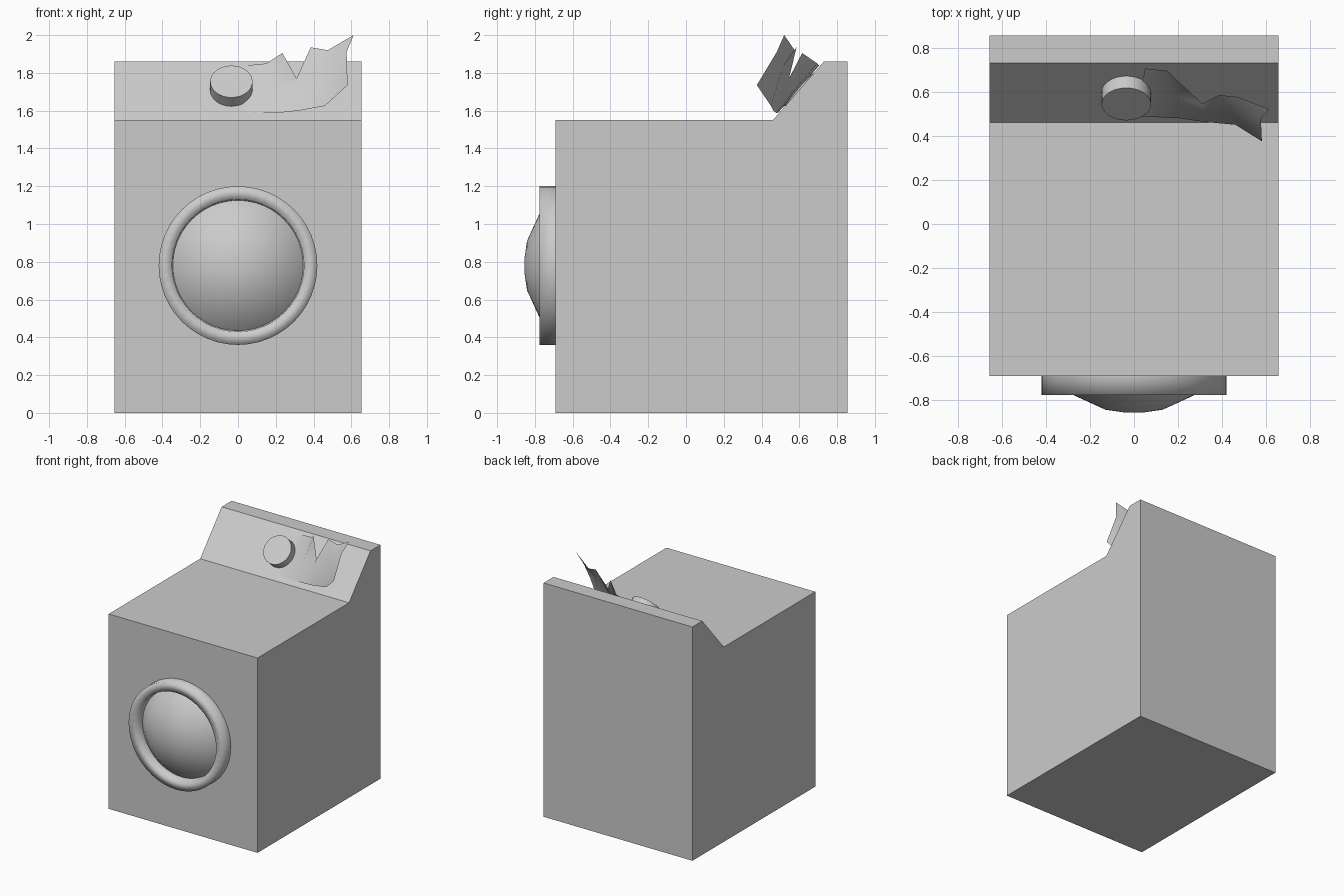
import bpy, bmesh
from math import radians
from mathutils import Vector, Matrix

if "Cube" in bpy.data.objects:
    bpy.data.objects.remove(bpy.data.objects["Cube"])


def make_object(name, bm, smooth=False, recalc=True):
    if recalc:
        bmesh.ops.recalc_face_normals(bm, faces=bm.faces[:])
    for f in bm.faces:
        f.smooth = smooth
    mesh = bpy.data.meshes.new(name)
    bm.to_mesh(mesh)
    bm.free()
    obj = bpy.data.objects.new(name, mesh)
    bpy.context.collection.objects.link(obj)
    return obj


# Cabinet: side profile (y, z) with sloped control panel, extruded across x
profile = [(-0.69, 0), (0.855, 0), (0.855, 1.86), (0.73, 1.86), (0.46, 1.55), (-0.69, 1.55)]
bm = bmesh.new()
side = bm.faces.new([bm.verts.new((-0.655, y, z)) for y, z in profile])
ext = bmesh.ops.extrude_face_region(bm, geom=[side], use_keep_orig=True)
bmesh.ops.translate(bm, vec=(1.31, 0, 0),
                    verts=[v for v in ext["geom"] if isinstance(v, bmesh.types.BMVert)])
make_object("cabinet", bm)


# Round door parts: (radius, y) profiles spun about the y axis
def spun(name, points):
    bm = bmesh.new()
    verts = [bm.verts.new((r, y, 0.78)) for r, y in points]
    edges = [bm.edges.new(pair) for pair in zip(verts, verts[1:])]
    bmesh.ops.spin(bm, geom=verts + edges, cent=(0, 0, 0.78), axis=(0, 1, 0),
                   angle=radians(360), steps=48, use_duplicate=False)
    bmesh.ops.remove_doubles(bm, verts=bm.verts[:], dist=0.0005)
    return make_object(name, bm, smooth=True)


spun("door_ring", [(0.42, -0.685), (0.42, -0.775), (0.35, -0.775), (0.345, -0.705)])
spun("door_glass", [(0.347, -0.705), (0.27, -0.778), (0.13, -0.842), (0.04, -0.855), (0, -0.855)])

# Control knob standing square to the sloped panel
normal = Vector((0, -0.31, 0.27)).normalized()
base = Vector((-0.035, 0.60, 1.705))
bm = bmesh.new()
bmesh.ops.create_cone(bm, cap_ends=True, segments=32, radius1=0.112, radius2=0.112, depth=0.085,
                      matrix=Matrix.Translation(base + normal * 0.0325)
                      @ normal.to_track_quat('Z', 'Y').to_matrix().to_4x4())
knob = make_object("control_knob", bm, smooth=True)
bpy.context.view_layer.objects.active = knob
knob.select_set(True)
bpy.ops.object.shade_smooth_by_angle(angle=radians(35))

# Torn sheet peeling off the panel: ragged upper edge, crease and lower edge
points = {
    "a0": (0.05, 0.705, 1.84), "a1": (0.15, 0.695, 1.85), "a2": (0.235, 0.615, 1.905),
    "a3": (0.31, 0.545, 1.77), "a4": (0.385, 0.585, 1.935), "a5": (0.475, 0.575, 1.92),
    "a6": (0.612, 0.52, 2.0), "a7": (0.575, 0.48, 1.91), "a8": (0.58, 0.375, 1.735),
    "m0": (0.03, 0.595, 1.71), "m1": (0.17, 0.58, 1.715), "m2": (0.31, 0.51, 1.75),
    "m3": (0.44, 0.515, 1.835),
    "b0": (0.03, 0.488, 1.59), "b1": (0.2, 0.48, 1.587), "b2": (0.32, 0.463, 1.60),
    "b3": (0.46, 0.45, 1.625),
}
faces = ["m0 m1 a1 a0", "m1 a3 a2 a1", "m1 m2 a3", "m2 m3 a4 a3", "m3 a5 a4", "m3 a7 a6 a5",
         "m3 a8 a7", "b3 a8 m3", "b2 b3 m3 m2", "b1 b2 m2 m1", "b0 b1 m1 m0"]
bm = bmesh.new()
v = {k: bm.verts.new(co) for k, co in points.items()}
for f in faces:
    bm.faces.new([v[k] for k in f.split()])
make_object("torn_panel_sheet", bm, smooth=True, recalc=False)
